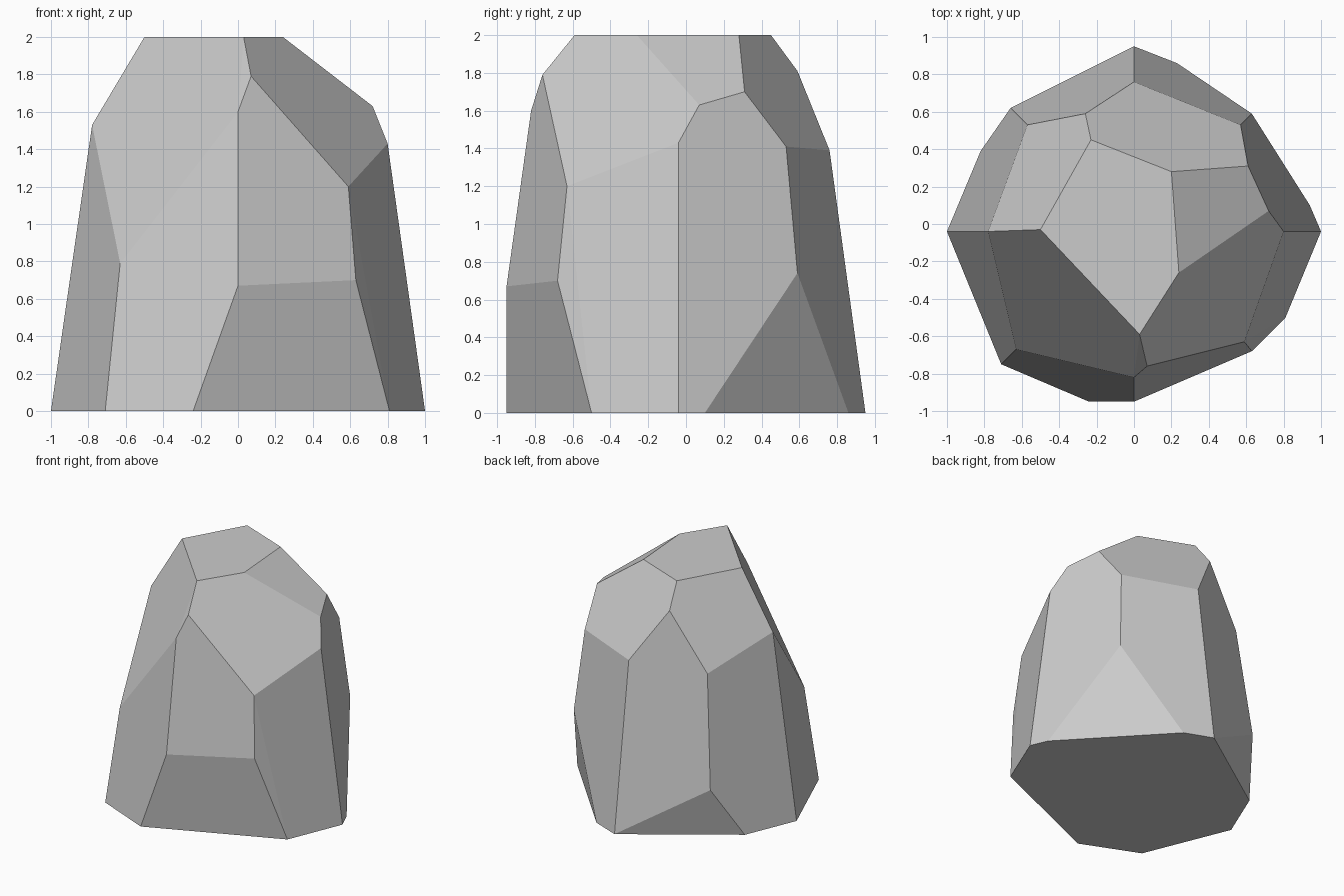
import bpy
import bmesh
from math import radians

default_cube = bpy.data.objects.get("Cube")
if default_cube:
    bpy.data.objects.remove(default_cube, do_unlink=True)


def make_material(name, value):
    """Plain grey material for both viewport and render."""
    material = bpy.data.materials.new(name)
    material.use_nodes = True
    colour = (value, value, value, 1)
    material.diffuse_color = colour
    shader = material.node_tree.nodes["Principled BSDF"]
    shader.inputs["Base Color"].default_value = colour
    return material


def at_height(outline, height):
    """Lift a flat outline to one height."""
    return [(x, y, height) for x, y in outline]


def build_faceted_stone(name, corners, material):
    """Wrap the corners in a convex skin and merge coplanar triangles."""
    mesh = bpy.data.meshes.new(name)
    bm = bmesh.new()
    for corner in corners:
        bm.verts.new(corner)
    bmesh.ops.convex_hull(bm, input=bm.verts[:])
    bmesh.ops.dissolve_limit(bm, angle_limit=radians(2.5),
                             verts=bm.verts[:], edges=bm.edges[:])
    bmesh.ops.recalc_face_normals(bm, faces=bm.faces[:])
    for face in bm.faces:
        face.smooth = False
    bm.to_mesh(mesh)
    bm.free()
    mesh.materials.append(material)
    stone = bpy.data.objects.new(name, mesh)
    bpy.context.scene.collection.objects.link(stone)
    return stone


# Flat underside
base = at_height([(-1, -.04), (-.71, -.75), (-.24, -.95),
                  (.81, -.5), (1, -.04), (.94, .1),
                  (.23, .86), (0, .95), (-.82, .39)], 0)

# Corners where the foot facets meet the walls
foot = [(0, -.95, .67), (.63, -.68, .7), (.63, .59, .74),
        (-.66, .62, .42), (-.63, -.67, .79)]

# Corners where the walls meet the sloping top facets
shoulder = [(.59, -.63, 1.2), (.8, -.04, 1.43), (.72, .07, 1.63),
            (.61, .31, 1.7), (.57, .53, 1.41), (0, .76, 1.39),
            (-.26, .59, 1.81), (-.57, .53, 1.34), (-.78, -.04, 1.53),
            (0, -.82, 1.6), (.07, -.76, 1.79)]

# Flat top
crown = at_height([(-.5, -.03), (.03, -.59), (.24, -.26),
                   (.2, .28), (-.23, .45)], 2)

stone_grey = make_material("stone grey", .6)
build_faceted_stone("rock", base + foot + shoulder + crown, stone_grey)
